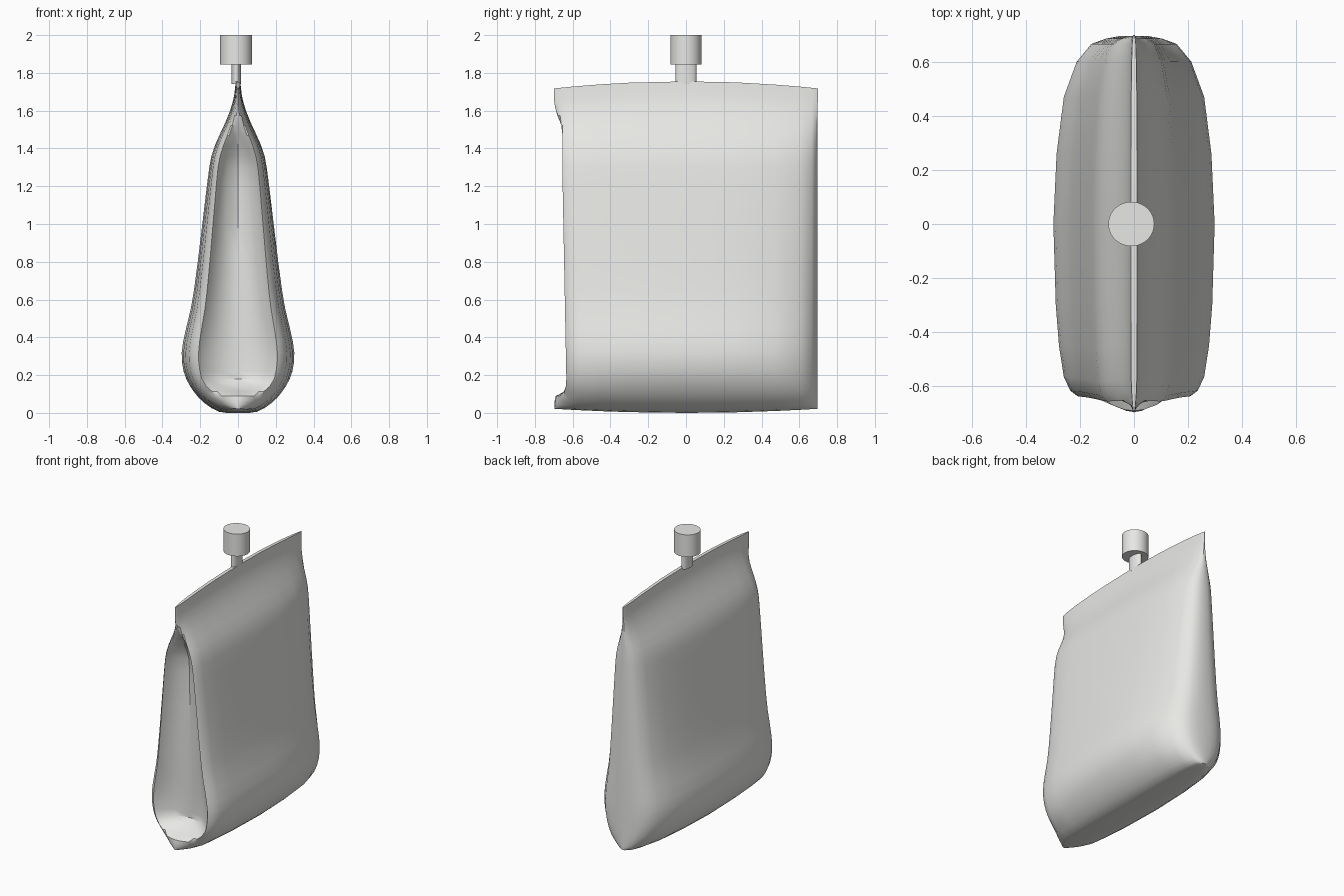
import bpy, bmesh, math

if "Cube" in bpy.data.objects:
    bpy.data.objects.remove(bpy.data.objects["Cube"])

mat = bpy.data.materials.new("light grey")
mat.diffuse_color = (0.8, 0.8, 0.78, 1)
mat.use_nodes = True
mat.node_tree.nodes["Principled BSDF"].inputs["Base Color"].default_value = mat.diffuse_color

# half width of the pouch against height
PROFILE = [(0, .06), (.006, .10), (.025, .14), (.05, .175), (.08, .208), (.11, .232), (.14, .253),
           (.18, .274), (.22, .288), (.27, .297), (.32, .298), (.38, .29), (.46, .272), (.55, .25),
           (.65, .233), (.8, .213), (1.0, .189), (1.2, .165), (1.3, .152), (1.36, .141), (1.42, .121),
           (1.48, .094), (1.54, .066), (1.6, .042), (1.65, .027), (1.69, .019), (1.755, .012)]
# half outlines seen from above: (fraction of half width, y)
BACK = [(0, .695), (.17, .695), (.35, .685), (.53, .665), (.71, .6), (.87, .47), (.96, .26), (1, 0)]
SEAM = [(.97, -.3), (.93, -.45), (.87, -.57), (.71, -.62), (.53, -.65), (.4, -.67), (.17, -.69), (0, -.695)]
RECESS = [(.97, -.3), (.93, -.45), (.87, -.56), (.79, -.61), (.7, -.63), (.62, -.6), (.35, -.54), (0, -.52)]


def smooth(a, b, v):
    t = min(1, max(0, (v - a) / (b - a)))
    return t * t * (3 - 2 * t)


def finish(name, bm):
    bmesh.ops.recalc_face_normals(bm, faces=bm.faces)
    me = bpy.data.meshes.new(name)
    bm.to_mesh(me)
    bm.free()
    me.materials.append(mat)
    ob = bpy.data.objects.new(name, me)
    bpy.context.collection.objects.link(ob)
    bpy.ops.object.select_all(action='DESELECT')
    ob.select_set(True)
    bpy.context.view_layer.objects.active = ob
    bpy.ops.object.shade_smooth_by_angle(angle=math.radians(35))


# pouch body: lofted rings, front end folded inwards between top and bottom seams
bm = bmesh.new()
rings = []
for z, w in PROFILE:
    t = smooth(.07, .17, z) * (1 - smooth(1.25, 1.68, z))
    half = list(BACK)
    for (fa, ya), (fb, yb) in zip(SEAM, RECESS):
        yb -= .025 * z / 1.3 * smooth(.4, .6, -yb)
        half.append((fa + (fb - fa) * t, ya + (yb - ya) * t))
    pts = [(f * w, y) for f, y in half]
    pts += [(-x, y) for x, y in pts[-2:0:-1]]
    top, low = smooth(1.3, 1.755, z), 1 - smooth(0, .15, z)
    ring = []
    for x, y in pts:
        bow = (y / .7) ** 2
        if z > 1.68:  # flat seam reaches right to the corners
            y *= 1.005
        ring.append(bm.verts.new((x, y, z - .038 * bow * top + .022 * bow * low)))
    rings.append(ring)
n = len(rings[0])
for a, b in zip(rings, rings[1:]):
    for i in range(n):
        j = (i + 1) % n
        bm.faces.new((a[i], a[j], b[j], b[i]))
# close the bottom and the top seam with strips across
for r in (rings[0], rings[-1]):
    h = n // 2
    bm.faces.new((r[0], r[1], r[-1]))
    for i in range(1, h - 1):
        bm.faces.new((r[i], r[i + 1], r[n - i - 1], r[n - i]))
    bm.faces.new((r[h - 1], r[h], r[h + 1]))
finish("pouch_body", bm)


# spout and cap
def cylinder(name, rx, ry, z0, z1):
    bm = bmesh.new()
    bmesh.ops.create_cone(bm, cap_ends=True, segments=48, radius1=1, radius2=1, depth=1)
    bmesh.ops.scale(bm, vec=(rx, ry, z1 - z0), verts=bm.verts)
    bmesh.ops.translate(bm, vec=(-.01, 0, (z0 + z1) / 2), verts=bm.verts)
    finish(name, bm)


cylinder("spout", .025, .055, 1.74, 1.85)
cylinder("cap", .085, .082, 1.845, 2.0)
